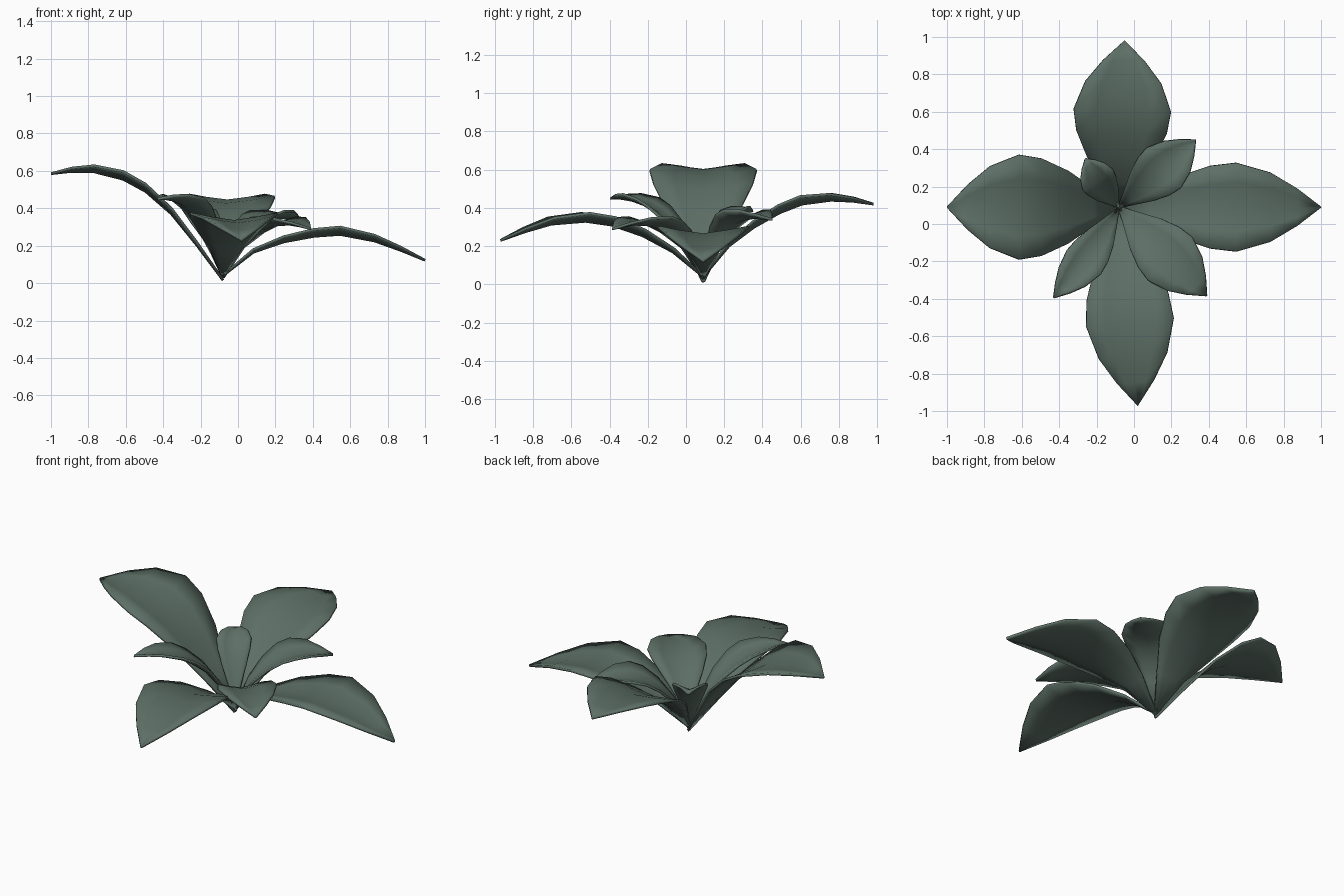
import bpy, bmesh
from mathutils import Vector

if "Cube" in bpy.data.objects:
    bpy.data.objects.remove(bpy.data.objects["Cube"])

BASE = Vector((-0.08, 0.09, 0))
# stations along a leaf and the relative half-width at each
T = (0, .15, .30, .45, .58, .75, .88, 1)
W = (.03, .36, .70, .93, 1, .78, .43, .01)
ACROSS = (-1, -.55, 0, .55, 1)


def leaf(name, tip, half, lift, heights, bow=0):
    """Folded pointed leaf from BASE to tip, midrib following heights."""
    along = Vector((tip[0], tip[1], 0)) - BASE
    side = Vector((-along.y, along.x, 0)).normalized()
    bm = bmesh.new()
    rows = []
    for t, w, z in zip(T, W, heights):
        row = []
        for v in ACROSS:
            p = BASE + along * t + side * (v * half * w + bow * 4 * t * (1 - t))
            p.z = z + lift * w * abs(v) ** 1.3
            row.append(bm.verts.new(p))
        rows.append(row)
    for a, b in zip(rows, rows[1:]):
        for i in range(len(ACROSS) - 1):
            bm.faces.new((a[i + 1], a[i], b[i], b[i + 1]))
    bmesh.ops.recalc_face_normals(bm, faces=bm.faces)
    mesh = bpy.data.meshes.new(name)
    bm.to_mesh(mesh)
    bm.free()
    mesh.shade_smooth()
    obj = bpy.data.objects.new(name, mesh)
    bpy.context.collection.objects.link(obj)
    # thin leaf blade
    solid = obj.modifiers.new("thickness", 'SOLIDIFY')
    solid.thickness = 0.014
    solid.offset = 0
    mat = bpy.data.materials.get("leaf_green")
    mesh.materials.append(mat)
    return obj


green = bpy.data.materials.new("leaf_green")
green.diffuse_color = (0.11, 0.16, 0.135, 1)
green.use_nodes = True
green.node_tree.nodes["Principled BSDF"].inputs["Base Color"].default_value = green.diffuse_color

# four large outer leaves
leaf("large_leaf_left", (-1, .09), .28, .042, (.015, .20, .37, .49, .555, .595, .597, .585))
leaf("large_leaf_right", (1, .09), .237, .04, (.04, .165, .22, .25, .26, .225, .175, .122))
leaf("large_leaf_back", (-.05, .98), .26, .04, (.04, .20, .30, .375, .42, .44, .435, .42))
leaf("large_leaf_front", (.02, -.97), .235, .042, (.04, .17, .255, .31, .33, .315, .275, .23))

# four small inner leaves
leaf("small_leaf_front_left", (-.43, -.395), .11, .04, (.03, .19, .30, .37, .41, .44, .45, .45), .02)
leaf("small_leaf_back_right", (.33, .45), .14, .045, (.03, .19, .27, .32, .34, .35, .345, .34))
leaf("small_leaf_front_right", (.39, -.385), .165, .04, (.03, .18, .25, .29, .31, .315, .305, .29))
leaf("small_leaf_back_left", (-.26, .35), .097, .045, (.03, .14, .23, .30, .34, .37, .385, .385), .01)
